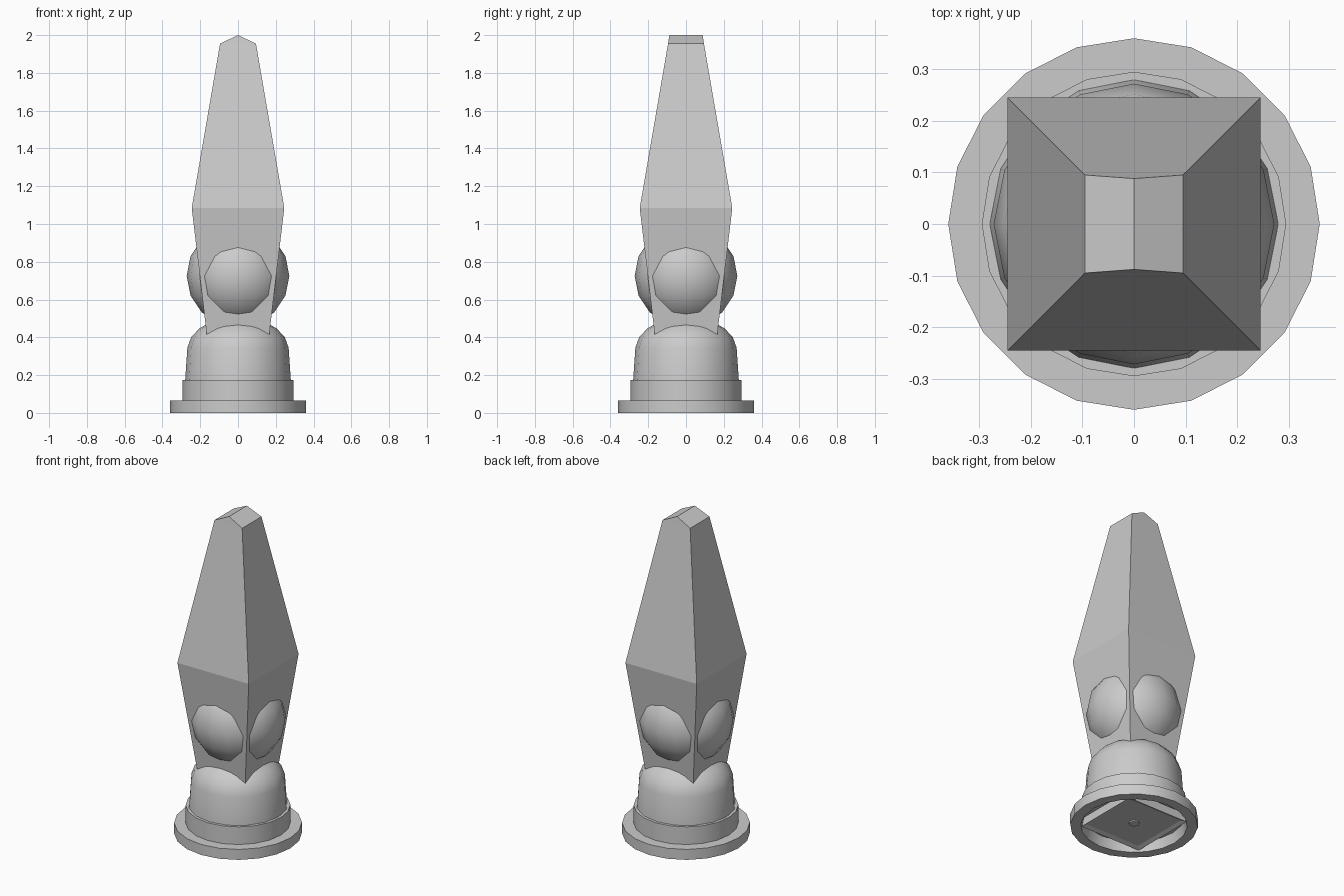
import bpy, bmesh, math

if "Cube" in bpy.data.objects:
    bpy.data.objects.remove(bpy.data.objects["Cube"])


def make_object(name, bm, smooth=None):
    bmesh.ops.remove_doubles(bm, verts=bm.verts, dist=1e-5)
    bmesh.ops.recalc_face_normals(bm, faces=bm.faces)
    mesh = bpy.data.meshes.new(name)
    bm.to_mesh(mesh)
    bm.free()
    ob = bpy.data.objects.new(name, mesh)
    bpy.context.collection.objects.link(ob)
    if smooth:
        bpy.ops.object.select_all(action='DESELECT')
        ob.select_set(True)
        bpy.context.view_layer.objects.active = ob
        bpy.ops.object.shade_smooth_by_angle(angle=math.radians(smooth))
    return ob


def lathe(name, profile, sides):
    """Revolve (radius, z) points around the z axis."""
    bm = bmesh.new()
    verts = [bm.verts.new((r, 0, z)) for r, z in profile]
    edges = [bm.edges.new(pair) for pair in zip(verts, verts[1:])]
    bmesh.ops.spin(bm, geom=verts + edges, cent=(0, 0, 0), axis=(0, 0, 1),
                   angle=math.tau, steps=sides, use_duplicate=False)
    return make_object(name, bm, 40)


def square_ring(bm, half, z):
    return [bm.verts.new((sx * half, sy * half, z))
            for sx, sy in ((-1, -1), (1, -1), (1, 1), (-1, 1))]


def square_loft(bm, sections):
    """Skin a stack of (half width, z) squares; returns the rings."""
    rings = [square_ring(bm, h, z) for h, z in sections]
    for a, b in zip(rings, rings[1:]):
        for i in range(4):
            j = (i + 1) % 4
            bm.faces.new((a[i], a[j], b[j], b[i]))
    return rings


# Stepped round base, hollow underneath
lathe("base_collar", [(0, 0.06), (0.285, 0.06), (0.30, 0), (0.36, 0), (0.36, 0.065),
                      (0.295, 0.065), (0.295, 0.175), (0.25, 0.175)], 20)

# Rounded dome above the collar
lathe("base_dome", [(0.28, 0.17), (0.268, 0.345), (0.248, 0.40), (0.205, 0.447),
                    (0.11, 0.50), (0, 0.52)], 16)

# Square foot with a shallow recess, seen only from below
bm = bmesh.new()
foot = square_loft(bm, [(0.21, 0.06), (0.21, 0.01), (0.185, 0.02)])
bm.faces.new(foot[-1])
make_object("square_foot", bm)
lathe("foot_boss", [(0, 0.01), (0.03, 0.012), (0.03, 0.02)], 8)

# Tapered square blade with a ridged tip
bm = bmesh.new()
blade = square_loft(bm, [(0.14, 0.2), (0.245, 1.085), (0.095, 1.955)])
bm.faces.new(blade[0])
a, b, c, d = blade[-1]
front = bm.verts.new((0, -0.088, 2))
back = bm.verts.new((0, 0.088, 2))
for face in ((a, b, front), (b, c, back, front), (c, d, back), (d, a, front, back)):
    bm.faces.new(face)
make_object("blade", bm)

# Ball inside the blade, bulging through all four faces
bm = bmesh.new()
bmesh.ops.create_uvsphere(bm, u_segments=16, v_segments=8, radius=0.272)
bmesh.ops.translate(bm, verts=bm.verts, vec=(0, 0, 0.725))
make_object("bulging_ball", bm, 60)
